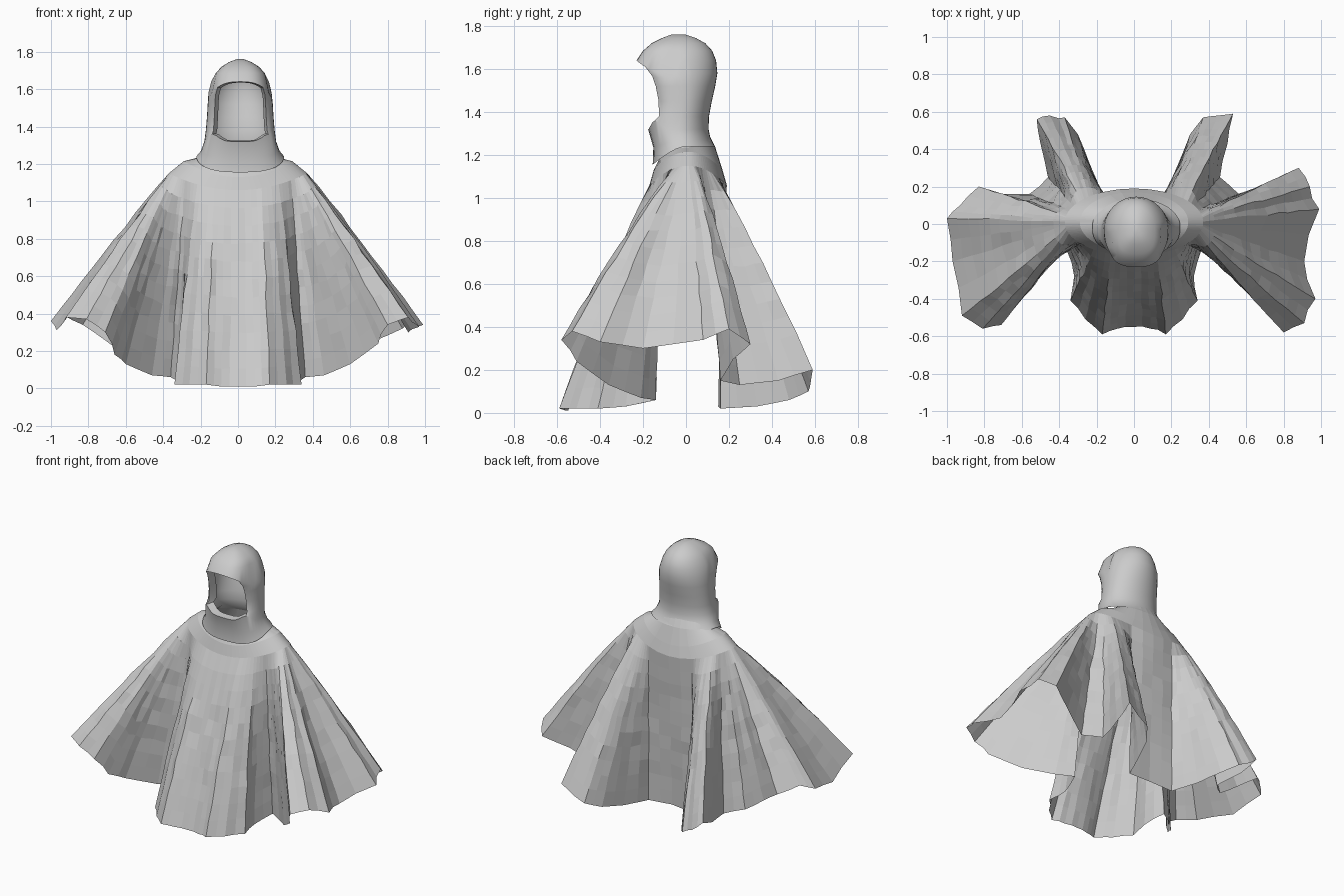
import bpy, bmesh, math, random
from mathutils import Vector

random.seed(4)
cube = bpy.data.objects.get("Cube")
if cube:
    bpy.data.objects.remove(cube)

GREY = (0.6, 0.6, 0.6, 1)
cloth = bpy.data.materials.new("grey cloth")
cloth.use_nodes = True
cloth.diffuse_color = GREY
cloth.node_tree.nodes["Principled BSDF"].inputs["Base Color"].default_value = GREY


def finish(bm, name):
    mesh = bpy.data.meshes.new(name)
    bm.to_mesh(mesh)
    bm.free()
    mesh.materials.append(cloth)
    obj = bpy.data.objects.new(name, mesh)
    bpy.context.collection.objects.link(obj)
    return obj


def loft(bm, rings, flip):
    """Skin a stack of closed rings with quads."""
    rows = [[bm.verts.new(p) for p in ring] for ring in rings]
    for low, high in zip(rows, rows[1:]):
        for i in range(len(low)):
            j = (i + 1) % len(low)
            quad = [low[i], low[j], high[j], high[i]]
            bm.faces.new(quad[::-1] if flip else quad)
    return rows


# Hem of the left half: angle around the shoulders, then x, y, z
HEM = [
    (0, 0, -.55, .01), (11, .09, -.56, .01), (20, .17, -.59, .02),
    (29, .26, -.51, .02), (36, .34, -.41, .02), (43, .32, -.28, .03),
    (50, .36, -.14, .06),                       # valley in front of the arm
    (55, .46, -.21, .07), (60, .6, -.36, .13), (65, .75, -.51, .24),
    (70, .8, -.58, .34), (76, .91, -.53, .38), (81, .97, -.4, .33),
    (86, .91, -.2, .3), (91, .99, .08, .34), (96, .94, .2, .39),
    (100, .88, .3, .32), (105, .72, .22, .25),
    (111, .56, .16, .15),                       # valley behind the arm
    (118, .46, .25, .13), (124, .5, .43, .15), (129, .53, .59, .2),
    (134, .45, .58, .14), (139, .37, .57, .1), (144, .3, .48, .06),
    (149, .24, .33, .03), (154, .17, .16, .02), (180, 0, .15, .03),
]
# The right arm drapes a little differently
RIGHT_ARM = {
    65: (.66, -.46, .18), 70: (.71, -.54, .3), 76: (.81, -.56, .37),
    81: (.92, -.49, .38), 86: (.97, -.2, .31), 91: (1, .03, .36),
    96: (.93, .1, .39), 100: (.83, .2, .34), 105: (.7, .16, .25),
    129: (.52, .56, .2),
}


def mirrored(point):
    x, y, z = RIGHT_ARM.get(point[0], point[1:])
    return (360 - point[0], -x, y, z)


controls = HEM + [mirrored(p) for p in reversed(HEM[1:-1])]

# Add a small pleat between every two hem points
columns = []
for i, here in enumerate(controls):
    after = controls[(i + 1) % len(controls)]
    if after[0] < here[0]:
        after = (360,) + after[1:]
    columns.append(here)
    mid = [(p + q) / 2 for p, q in zip(here, after)]
    pleat = random.uniform(.98, 1.01)
    columns.append((mid[0], mid[1] * pleat, mid[2] * pleat, mid[3]))


def yoke(angle, rx, ry, z, lift):
    """Point on one of the oval rings around the neck and shoulders."""
    s, c = math.sin(math.radians(angle)), math.cos(math.radians(angle))
    return Vector((rx * s, .01 - ry * c, z + lift * s * s))


rings = []
for rx, ry, z, lift in ((.17, .1, 1.25, .01), (.2, .125, 1.2, .035),
                        (.29, .16, 1.13, .085)):
    ring = [yoke(c[0], rx, ry, z, lift) for c in columns]
    for p, c in zip(ring, columns):
        p.z += .04 * max(0, -math.cos(math.radians(c[0]))) * (rx < .25)
    rings.append(ring)

# Hanging cloth between the shoulders and the hem
ROWS = 11
for r in range(ROWS + 1):
    t = r / ROWS
    ring = []
    for angle, x, y, z in columns:
        top = yoke(angle, .37, .18, 1.06, .09)
        p = Vector((top.x + (x - top.x) * t ** .96,
                    top.y + (y - top.y) * t ** .88,
                    top.z + (z - top.z) * t))
        if 0 < r < ROWS:
            wobble = .006 * math.sin(math.pi * t)
            p += Vector([random.uniform(-wobble, wobble) for _ in range(3)])
        ring.append(p)
    rings.append(ring)

bm = bmesh.new()
loft(bm, rings, True)
finish(bm, "cape")

# Hood rings: height, half width, front y, back y, front droop
HOOD = [
    (1.24, .235, -.155, .135, .085), (1.27, .21, -.152, .115, .035),
    (1.32, .192, -.176, .105, 0), (1.38, .184, -.155, .107, 0),
    (1.45, .178, -.158, .12, 0), (1.52, .174, -.175, .136, 0),
    (1.58, .17, -.195, .146, 0), (1.64, .155, -.23, .14, 0),
    (1.685, .132, -.2, .122, 0), (1.72, .1, -.16, .09, 0),
    (1.745, .06, -.11, .045, 0), (1.76, .02, -.07, 0, 0),
]
SEGMENTS = 40
BOTTOM, TOP = 2, 7      # rings that border the face opening
HALF = 5                # opening half width in segments


def hood_point(row, i):
    z, w, front, back, droop = HOOD[row]
    a = 2 * math.pi * i / SEGMENTS
    s, c = math.sin(a), math.cos(a)
    power = .72 if c > 0 else 1
    x = math.copysign(abs(s) ** power, s) * w
    y = (front + back) / 2 - math.copysign(abs(c) ** power, c) * (back - front) / 2
    z -= droop * max(0, c)
    if c > 0 and row == TOP:
        z -= .06 * s * s
    if c > 0 and row == TOP - 1:
        z -= .025 * s * s
    if c > 0 and row == BOTTOM:
        z += .04 * math.sin(2 * a) ** 4
    return Vector((x + .012, y, z))


bm = bmesh.new()
rows = loft(bm, [[hood_point(r, i) for i in range(SEGMENTS)]
                 for r in range(len(HOOD))], False)
bm.faces.new(rows[-1])

# Cut the face opening
window = set()
for r in range(BOTTOM, TOP):
    for i in range(-HALF, HALF):
        corner = {rows[r][i], rows[r][i + 1], rows[r + 1][i], rows[r + 1][i + 1]}
        window |= {f for f in rows[r][i].link_faces if set(f.verts) == corner}
bmesh.ops.delete(bm, geom=list(window), context='FACES')

# Turn the edge of the opening inwards as a rim
edge = [e for e in bm.edges if e.is_boundary
        and min(v.co.z for v in e.verts) > 1.3]
rim = bmesh.ops.extrude_edge_only(bm, edges=edge)["geom"]
for v in rim:
    if isinstance(v, bmesh.types.BMVert):
        v.co.x = .015 + (v.co.x - .012) * .88
        v.co.y += .05
        v.co.z = 1.48 + (v.co.z - 1.48) * .97
bmesh.ops.recalc_face_normals(bm, faces=bm.faces)
hood = finish(bm, "hood")

bpy.ops.object.select_all(action='DESELECT')
hood.select_set(True)
bpy.context.view_layer.objects.active = hood
bpy.ops.object.shade_smooth_by_angle(angle=math.radians(35))
